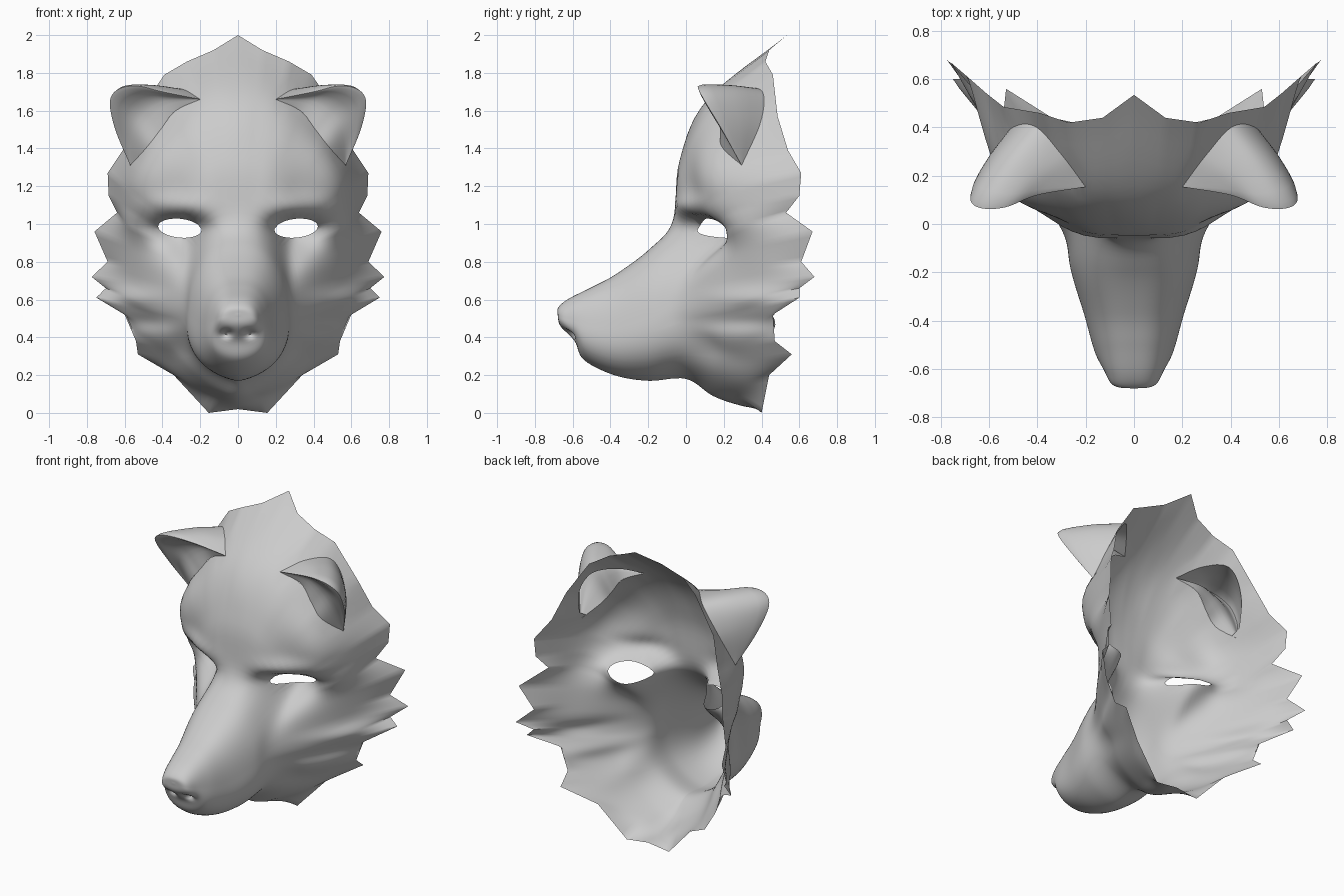
import bpy, bmesh
from math import sin, cos, atan2, exp, pi
from mathutils import Vector as V
from mathutils.bvhtree import BVHTree

if "Cube" in bpy.data.objects:
    bpy.data.objects.remove(bpy.data.objects["Cube"])


def spline(pts, n):
    """Smooth curve through points, n steps per segment."""
    p = [pts[0] * 2 - pts[1]] + pts + [pts[-1] * 2 - pts[-2]]
    out = []
    for i in range(1, len(p) - 2):
        a, b, c, d = p[i - 1:i + 3]
        for k in range(n):
            t = k / n
            out.append(0.5 * (2 * b + (c - a) * t + (2 * a - 5 * b + 4 * c - d) * t * t
                              + (3 * b - a - 3 * c + d) * t ** 3))
    return out + [pts[-1].copy()]


def resample(flat, n=32):
    """Even points along a smooth curve given as coordinate tuples."""
    c = spline([V(q) for q in flat], 16)
    return [c[round(i * (len(c) - 1) / n)] for i in range(n + 1)]


def grid_faces(bm, rows):
    vs = [[bm.verts.new(p) for p in r] for r in rows]
    for a, b in zip(vs, vs[1:]):
        for j in range(len(a) - 1):
            bm.faces.new((a[j], b[j], b[j + 1], a[j + 1]))


def finish(bm, name, angle):
    me = bpy.data.meshes.new(name)
    bm.to_mesh(me)
    bm.free()
    ob = bpy.data.objects.new(name, me)
    bpy.context.collection.objects.link(ob)
    bpy.ops.object.select_all(action='DESELECT')
    ob.select_set(True)
    bpy.context.view_layer.objects.active = ob
    bpy.ops.object.shade_smooth_by_angle(angle=angle)
    m = ob.modifiers.new("mirror", 'MIRROR')
    m.use_clip = True
    m.merge_threshold = 0.002


# Ragged fur outline of the mask, top centre to bottom centre (x, y, z)
EDGE = [(0, .535, 2), (.13, .44, 1.92), (.27, .42, 1.86), (.39, .46, 1.79), (.54, .485, 1.57),
        (.61, .54, 1.39), (.69, .61, 1.27), (.685, .6, 1.15), (.64, .53, 1.06), (.76, .67, .96),
        (.69, .61, .8), (.775, .68, .72), (.7, .6, .66), (.75, .6, .61), (.6, .46, .52),
        (.54, .47, .38), (.53, .56, .31), (.34, .44, .2), (.155, .4, 0), (0, .4, .02)]
# Muzzle sections: top y, top z, bottom y, bottom z, half width, underside taper
MUZZLE = [(-.68, .52, -.68, .52, 0, 1), (-.675, .56, -.665, .46, .09, 1),
          (-.62, .605, -.59, .38, .135, 1), (-.50, .665, -.54, .28, .175, 1.05),
          (-.37, .735, -.38, .2, .22, 1.15), (-.19, .87, -.2, .17, .28, 1.35),
          (-.07, 1.02, 0, .18, .32, 1.5)]
SUB = 6
edge = []
for a, b in zip(EDGE, EDGE[1:]):
    edge += [V(a).lerp(V(b), k / SUB) for k in range(SUB)]
edge.append(V(EDGE[-1]))
N = len(edge)


def smooth_edge(j, r=10):
    s = V((0, 0, 0))
    for k in range(j - r, j + r + 1):
        i = -k if k < 0 else 2 * N - 2 - k if k >= N else k
        q = edge[i]
        s += q if i == k else V((-q.x, q.y, q.z))
    return s / (2 * r + 1)


def bump(p, cx, cz, rx, rz):
    return exp(-((p.x - cx) / rx) ** 2 - ((p.z - cz) / rz) ** 2)


def spoke(j):
    """Line from the nose tip, along the muzzle and over the face to the outline."""
    e, s = edge[j], smooth_edge(j)
    a = pi if j == N - 1 else max(0, min(pi, atan2(e.x, e.z - .75)))
    c, sn = cos(a), max(0, sin(a))
    pts = []
    for yt, zt, yb, zb, w, taper in MUZZLE:
        cp = abs(c) ** .75 * (1 if c > 0 else -1)
        f = (1 - cp) / 2
        x = w * sn ** (.75 if c > 0 else taper) * (.8 + .24 * f)
        pts.append(V((x, yt + (yb - yt) * f, zt + (zb - zt) * f)))
    base = pts[-1]
    g = exp(-((a - .8) / .35) ** 2)
    for t, lift in ((.35, .15), (.7, .19)):
        p = base.lerp(s, t)
        p.y -= lift * max(0, c) ** 1.1
        if t > .5:
            # temple
            p.y -= .09 * g
            p.x += .035 * g
        if c < 0:
            p.z -= .04 * c * c
        pts.append(p)
    pts.append(e)
    line = spline(pts, 7)
    for p in line[:-1]:
        k = max(0, min(1, (p.y + .3) / .3))
        k = k * k * (3 - 2 * k)
        # eye socket under the brow, groove by the muzzle, hollows under tuft and lip
        q = .21 * bump(p, .30, .97, .14, .06 if p.z > .97 else .15)
        q += .07 * bump(p, .25, .80, .07, .14)
        q += .04 * bump(p, .47, .48, .15, .05)
        q += .05 * bump(p, .30, .36, .09, .1)
        q -= .03 * bump(p, .32, 1.1, .16, .05)
        q -= .03 * bump(p, .55, .61, .15, .05)
        p.y += k * q
        if p.y < -.5:
            # nostril
            p.y += .04 * bump(p, .06, .42, .03, .02)
    if j in (0, N - 1):
        for p in line:
            p.x = 0
    return line


# Face with muzzle
bm = bmesh.new()
grid_faces(bm, zip(*[spoke(j) for j in range(N)]))
bmesh.ops.remove_doubles(bm, verts=bm.verts, dist=.0005)
bm.normal_update()
if sum(f.normal.y * f.calc_area() for f in bm.faces) > 0:
    bmesh.ops.reverse_faces(bm, faces=bm.faces[:])
tree = BVHTree.FromBMesh(bm)


def on_face(x, z):
    hit = tree.ray_cast(V((x, -3, z)), V((0, 1, 0)))[0]
    return hit if hit else tree.find_nearest(V((x, .45, z)))[0]


# Ear curves: back root, front root, free rim
root = resample([on_face(*q) for q in ((.2, 1.66), (.3, 1.715), (.41, 1.70), (.51, 1.54), (.57, 1.31))])
inner = resample([on_face(*q) for q in ((.2, 1.66), (.33, 1.6), (.41, 1.5), (.48, 1.41), (.57, 1.31))])
rim = resample([root[0], (.4, .12, 1.70), (.53, .07, 1.73), (.63, .065, 1.715),
                (.678, .1, 1.65), (.65, .19, 1.5), root[-1]])
lens = [(p.x, p.z) for p in root] + [(p.x, p.z) for p in reversed(inner)]


def in_lens(x, z):
    c = False
    for (ax, az), (bx, bz) in zip(lens, lens[1:] + lens[:1]):
        if (az > z) != (bz > z) and x < (bx - ax) * (z - az) / (bz - az) + ax:
            c = not c
    return c


def eye_r(p):
    z = p.z - .978 - .08 * (p.x - .31)
    return ((p.x - .308) / .115) ** 2 + (z / .05) ** 2


# Eye opening, and open the face behind the ear
kill, eye, ear_rim = [], set(), set()
for f in bm.faces:
    c = f.calc_center_median()
    if c.y > -.03 and eye_r(c) < 1:
        kill.append(f)
        eye.update(f.verts)
    elif c.z > 1.3 and in_lens(c.x, c.z):
        kill.append(f)
        ear_rim.update(f.verts)
bmesh.ops.delete(bm, geom=kill, context='FACES')
for v in eye:
    if v.is_valid:
        k = eye_r(v.co) ** -.5
        v.co = on_face(.308 + (v.co.x - .308) * k, .978 + (v.co.z - .978) * k)
for v in ear_rim:
    if v.is_valid:
        v.co = min(root + inner, key=lambda p: (p - v.co).length)
finish(bm, "mask_face", 0.9)

# Ears: outer shell over the rim and back into the hollow front
bm = bmesh.new()
ear = []
for r, m, i in zip(root, rim, inner):
    d = (m - r).length
    o = r.lerp(m, .5) + V((.03, .02, .03)) * d
    h = m.lerp(i, .5) + V((-.02, .12, .04)) * (m - i).length
    ear.append(spline([r, o, m, h, i], 4))
grid_faces(bm, zip(*ear))
bmesh.ops.remove_doubles(bm, verts=bm.verts, dist=.0005)
finish(bm, "ear", 1.2)
